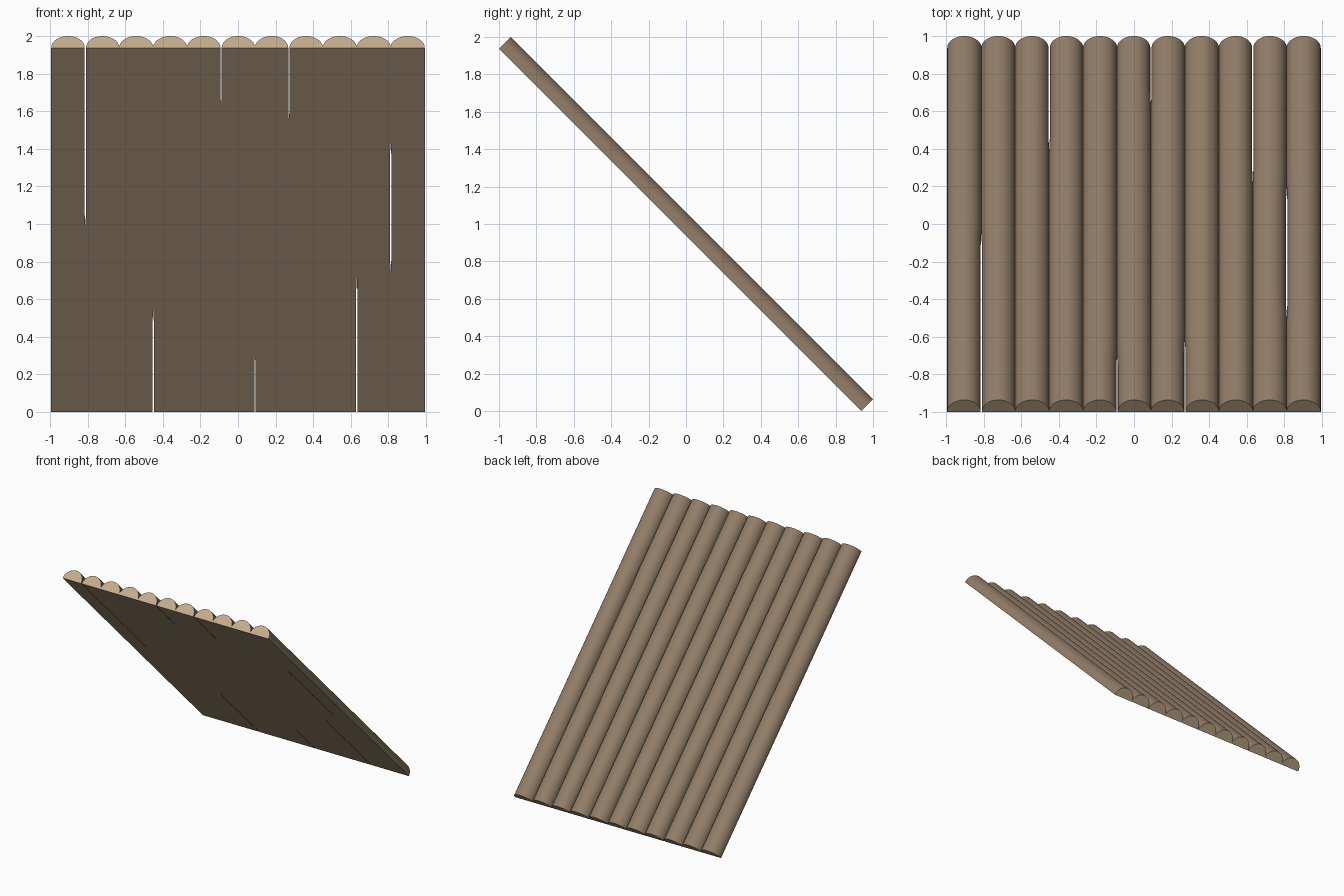
import bpy, bmesh, math
from mathutils import Vector

if "Cube" in bpy.data.objects:
    bpy.data.objects.remove(bpy.data.objects["Cube"])

COUNT, PITCH, R = 11, 0.1805, 0.0905
STATIONS, SEG = 24, 24
TOP = Vector((0, -1.0, 1.936))            # upper edge of the flat underside
LOW = Vector((0, 0.936, 0.0))             # lower edge of the flat underside
UP = Vector((0, 1, 1)).normalized()       # normal of the round side

# Narrow open slits between neighbouring logs: seam -> range along the slope
GAPS = {1: (-0.2, 0.48), 3: (0.71, 1.2), 5: (-0.2, 0.15), 6: (0.87, 1.2),
        7: (-0.2, 0.19), 9: (0.64, 1.2), 10: (0.26, 0.60)}


def material(name, rgb):
    m = bpy.data.materials.new(name)
    m.diffuse_color = (*rgb, 1)
    m.use_nodes = True
    m.node_tree.nodes["Principled BSDF"].inputs["Base Color"].default_value = m.diffuse_color
    return m


bark = material("bark", (0.29, 0.205, 0.138))
cut = material("cut_wood", (0.56, 0.42, 0.27))


def half_width(seam, t):
    a, b = GAPS.get(seam, (2, 2))
    return R - 0.0035 if a <= t <= b else R + 0.0006


def half_log(i):
    cx = (i - (COUNT - 1) / 2) * PITCH
    bm = bmesh.new()
    rings = []
    for s in range(STATIONS + 1):
        t = s / STATIONS
        base = TOP.lerp(LOW, t) + Vector((cx, 0, 0))
        ring = []
        for k in range(SEG + 1):
            a = math.pi * k / SEG
            c = math.cos(a)
            w = half_width(i + 1 if c > 0 else i, t)
            ring.append(bm.verts.new(base + Vector((w * c, 0, 0)) + UP * R * math.sin(a)))
        rings.append(ring)
    # Round bark side and flat sawn underside
    for p, q in zip(rings, rings[1:]):
        for k in range(SEG):
            bm.faces.new((p[k], p[k + 1], q[k + 1], q[k])).material_index = 0
        bm.faces.new((p[-1], p[0], q[0], q[-1])).material_index = 1
    # Sawn ends
    for ring in (rings[0], rings[-1]):
        bm.faces.new(ring).material_index = 1
    bmesh.ops.recalc_face_normals(bm, faces=bm.faces[:])
    mesh = bpy.data.meshes.new(f"half_log_{i + 1}")
    bm.to_mesh(mesh)
    bm.free()
    mesh.materials.append(bark)
    mesh.materials.append(cut)
    ob = bpy.data.objects.new(mesh.name, mesh)
    bpy.context.collection.objects.link(ob)
    return ob


# Sloping roof panel of split logs
logs = [half_log(i) for i in range(COUNT)]
for ob in logs:
    ob.select_set(True)
bpy.context.view_layer.objects.active = logs[0]
bpy.ops.object.shade_smooth_by_angle(angle=math.radians(40))
